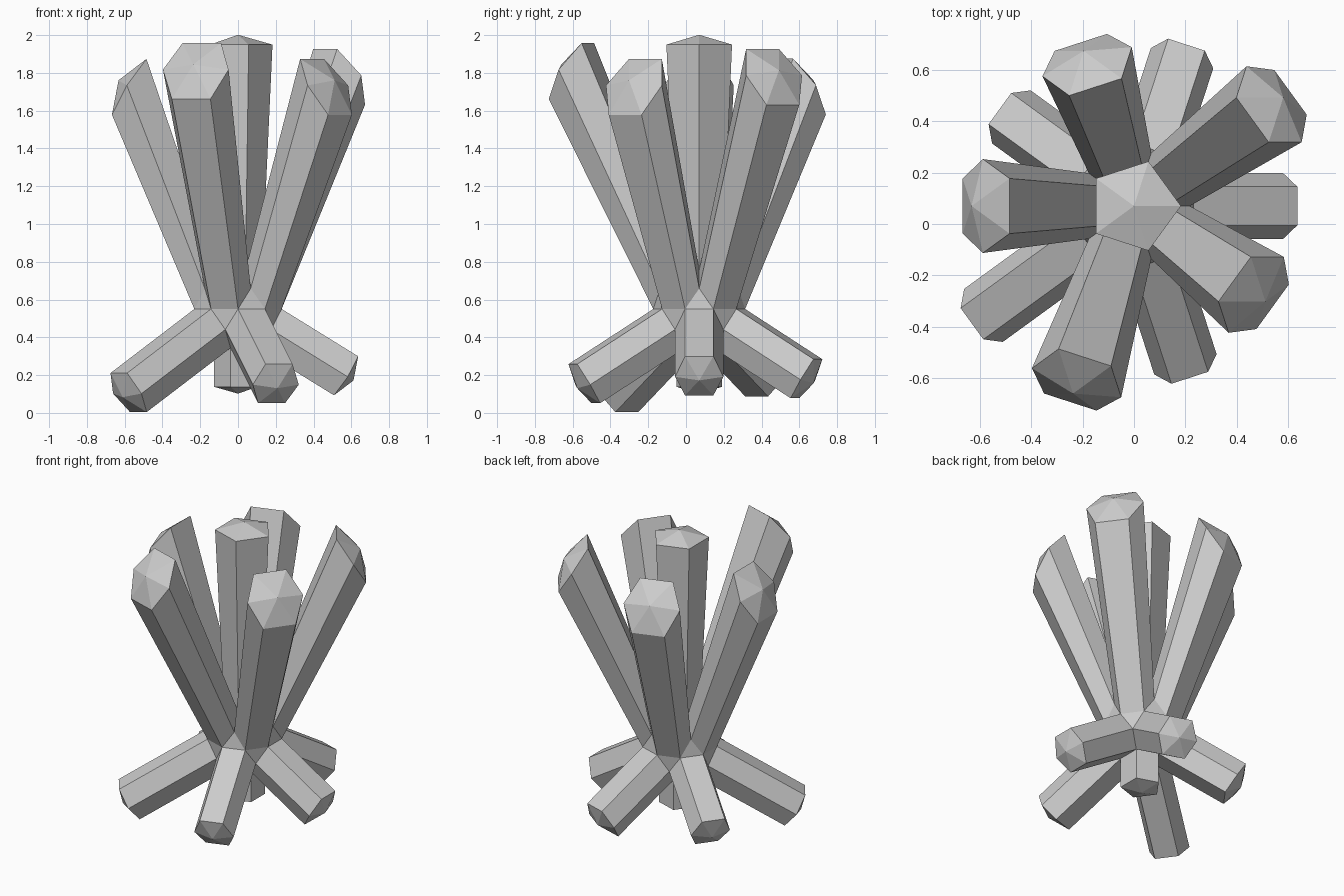
import bpy, bmesh, math
from mathutils import Vector

if "Cube" in bpy.data.objects:
    bpy.data.objects.remove(bpy.data.objects["Cube"])

R = 0.243
CENTRE = Vector((0, 0.07, 0.55))

# faceted core, turned so an upper-ring corner faces +x
bm = bmesh.new()
bmesh.ops.create_icosphere(bm, subdivisions=2, radius=R)


def direction(azimuth, polar):
    a, p = math.radians(azimuth), math.radians(polar)
    return Vector((math.sin(p) * math.cos(a), math.sin(p) * math.sin(a), math.cos(p)))


upper = max(bm.verts, key=lambda v: v.co.dot(direction(0, 63.43)))
if upper.co.normalized().dot(direction(0, 63.43)) < 0.999:
    for v in bm.verts:
        v.co.x, v.co.y = -v.co.x, -v.co.y

# arms: direction, outward length, lift, flare
arms = [(direction(0, 0), 0.373, 0.82, 1.43),
        (direction(0, 180), 0.205, 0, 1.0)]
for az, length in ((36, 0.583), (108, 0.485), (180, 0.482), (252, 0.641), (324, 0.482)):
    arms.append((direction(az, 58.28), length, 0.82, 1.43))
for az, length in ((0, 0.476), (72, 0.505), (144, 0.487), (216, 0.645), (288, 0.555)):
    arms.append((direction(az, 121.72), length, 0, 1.0))

# each arm grows from the fan of triangles around one core vertex
fans = []
for d, length, lift, flare in arms:
    tip = max(bm.verts, key=lambda v: v.co.normalized().dot(d))
    fans.append((list(tip.link_faces), tip.co.copy(), d * length + Vector((0, 0, lift)), flare))

for faces, tip, move, flare in fans:
    res = bmesh.ops.extrude_face_region(bm, geom=faces)
    verts = [g for g in res["geom"] if isinstance(g, bmesh.types.BMVert)]
    old = [f for f in faces if f.is_valid]
    if old:
        bmesh.ops.delete(bm, geom=old, context='FACES')
    ring = [v.co.copy() for v in verts if (v.co - tip).length > 1e-4]
    c = sum(ring, Vector()) / len(ring)
    for v in verts:
        v.co = c + (v.co - c) * flare + move

bmesh.ops.recalc_face_normals(bm, faces=bm.faces)
bmesh.ops.translate(bm, verts=bm.verts, vec=CENTRE)
mesh = bpy.data.meshes.new("crystal_cluster")
bm.to_mesh(mesh)
bm.free()
bpy.context.collection.objects.link(bpy.data.objects.new("crystal_cluster", mesh))
